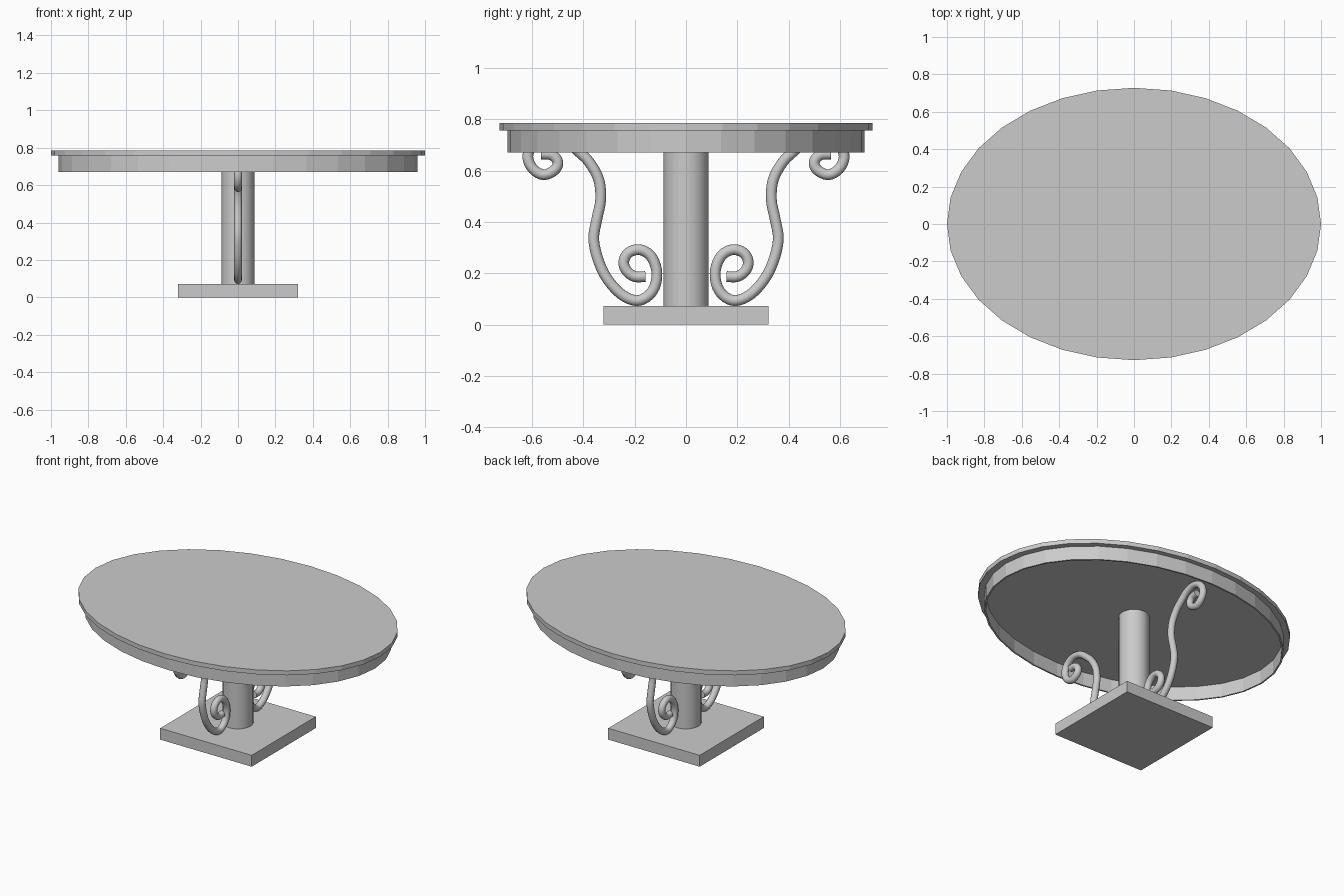
import bpy, math
from mathutils import Vector

if "Cube" in bpy.data.objects:
    bpy.data.objects.remove(bpy.data.objects["Cube"])

grey = bpy.data.materials.new("plain_grey")
grey.diffuse_color = (0.6, 0.6, 0.6, 1)
grey.use_nodes = True
grey.node_tree.nodes["Principled BSDF"].inputs["Base Color"].default_value = grey.diffuse_color
SEGMENTS = 32


def add_mesh(name, verts, faces):
    mesh = bpy.data.meshes.new(name)
    mesh.from_pydata(verts, [], faces)
    mesh.materials.append(grey)
    obj = bpy.data.objects.new(name, mesh)
    bpy.context.collection.objects.link(obj)
    return obj


def ellipse(rx, ry, z):
    step = 2 * math.pi / SEGMENTS
    return [(rx * math.cos(i * step), ry * math.sin(i * step), z) for i in range(SEGMENTS)]


def bridge(a, b):
    """Quads between two ellipse loops, numbered by loop."""
    n = SEGMENTS
    return [(a * n + i, a * n + (i + 1) % n, b * n + (i + 1) % n, b * n + i) for i in range(n)]


def disc(name, rx, ry, z0, z1):
    n = SEGMENTS
    caps = [tuple(reversed(range(n))), tuple(range(n, 2 * n))]
    return add_mesh(name, ellipse(rx, ry, z0) + ellipse(rx, ry, z1), bridge(0, 1) + caps)


# Oval table top
disc("table_top", 1.0, 0.728, 0.757, 0.785)

# Hollow apron under the top: outer wall, inner wall and rims
loops = (ellipse(0.96, 0.697, 0.67) + ellipse(0.96, 0.697, 0.757)
         + ellipse(0.95, 0.687, 0.757) + ellipse(0.95, 0.687, 0.67))
add_mesh("apron", loops, bridge(0, 1) + bridge(1, 2) + bridge(2, 3) + bridge(3, 0))

# Round centre column
column = disc("column", 0.088, 0.088, 0.07, 0.757)
for poly in column.data.polygons:
    poly.use_smooth = len(poly.vertices) == 4
for edge in column.data.edges:
    a, b = (column.data.vertices[v].co.z for v in edge.vertices)
    edge.use_edge_sharp = abs(a - b) < 0.001

# Square base slab
bpy.ops.mesh.primitive_cube_add(size=1, location=(0, 0, 0.036))
base = bpy.context.object
base.name = "base"
base.scale = (0.642, 0.642, 0.072)
base.data.materials.append(grey)

# Scrolled iron braces: (distance from centre, height) along the centre line
SCROLL = [(.158, .187), (.20, .187), (.232, .21), (.243, .245), (.224, .28), (.181, .292),
          (.138, .268), (.115, .214), (.119, .156), (.146, .113), (.193, .093), (.251, .117),
          (.305, .175), (.34, .245), (.36, .331), (.348, .409), (.333, .486), (.34, .564),
          (.375, .63), (.414, .67), (.473, .716), (.539, .731), (.597, .704), (.617, .654),
          (.597, .607), (.555, .584), (.512, .603), (.50, .634), (.523, .661), (.565, .665)]


def smooth_path(points, steps=4):
    """Catmull-Rom path through the points."""
    p = [Vector(q) for q in points]
    p = [2 * p[0] - p[1]] + p + [2 * p[-1] - p[-2]]
    path = []
    for a, b, c, d in zip(p, p[1:], p[2:], p[3:]):
        for k in range(steps):
            t = k / steps
            path.append(0.5 * (2 * b + (c - a) * t + (2 * a - 5 * b + 4 * c - d) * t ** 2
                               + (3 * b - a - 3 * c + d) * t ** 3))
    return path + [p[-2]]


def brace(name, side, radius=0.021, sides=12):
    path = smooth_path(SCROLL)
    last = len(path) - 1
    verts, faces = [], []
    for i, p in enumerate(path):
        t = (path[min(i + 1, last)] - path[max(i - 1, 0)]).normalized()
        for k in range(sides):
            ang = 2 * math.pi * k / sides
            off = radius * math.cos(ang)
            verts.append((radius * math.sin(ang), side * (p.x - t.y * off), p.y + t.x * off))
    for i in range(last):
        for k in range(sides):
            j = (k + 1) % sides
            faces.append((i * sides + k, i * sides + j, (i + 1) * sides + j, (i + 1) * sides + k))
    faces += [tuple(reversed(range(sides))), tuple(range(last * sides, (last + 1) * sides))]
    if side > 0:
        faces = [f[::-1] for f in faces]
    obj = add_mesh(name, verts, faces)
    for poly in obj.data.polygons:
        poly.use_smooth = len(poly.vertices) == 4
    return obj


brace("front_brace", -1)
brace("back_brace", 1)
